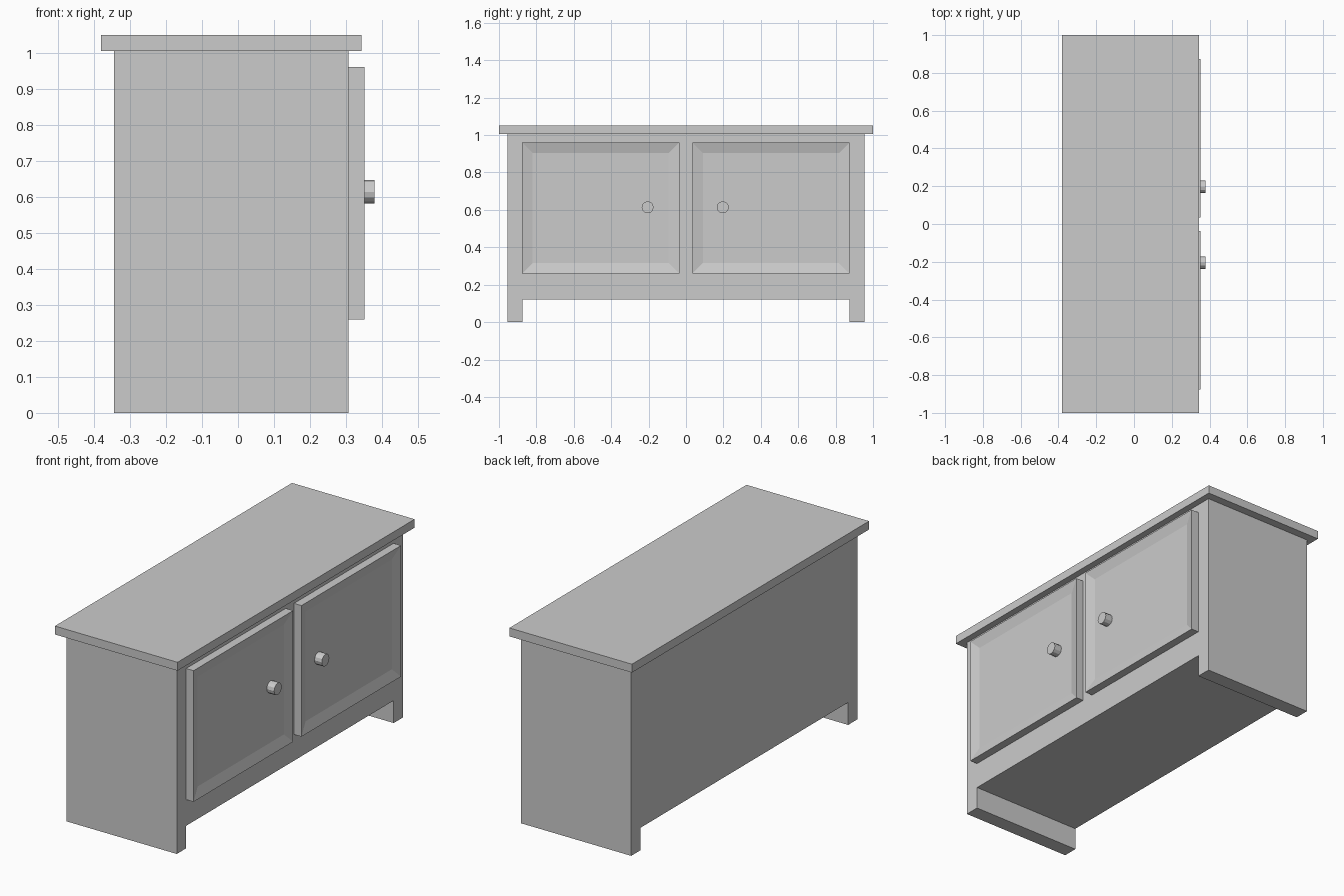
import bpy, bmesh, math

if "Cube" in bpy.data.objects:
    bpy.data.objects.remove(bpy.data.objects["Cube"])


def add_object(name, bm):
    bmesh.ops.recalc_face_normals(bm, faces=bm.faces)
    mesh = bpy.data.meshes.new(name)
    bm.to_mesh(mesh)
    bm.free()
    obj = bpy.data.objects.new(name, mesh)
    bpy.context.collection.objects.link(obj)
    return obj


def box_bmesh(x, y, z):
    bm = bmesh.new()
    bmesh.ops.create_cube(bm, size=1)
    for v in bm.verts:
        v.co = [lo + (c + 0.5) * (hi - lo) for c, (lo, hi) in zip(v.co, (x, y, z))]
    return bm


# Cabinet body: arch-shaped front profile extruded through the depth, leaving side feet
BACK, FRONT = -0.345, 0.307
profile = [(-0.955, 0), (-0.875, 0), (-0.875, 0.12), (0.875, 0.12),
           (0.875, 0), (0.955, 0), (0.955, 1.005), (-0.955, 1.005)]
bm = bmesh.new()
face = bm.faces.new([bm.verts.new((BACK, y, z)) for y, z in profile])
ext = bmesh.ops.extrude_face_region(bm, geom=[face], use_keep_orig=True)
new_verts = [g for g in ext["geom"] if isinstance(g, bmesh.types.BMVert)]
bmesh.ops.translate(bm, verts=new_verts, vec=(FRONT - BACK, 0, 0))
add_object("cabinet_body", bm)

# Overhanging top board
add_object("top_board", box_bmesh((-0.381, 0.343), (-1, 1), (1.005, 1.05)))

DOOR_FACE, RECESS = 0.351, 0.015
for side, y0, y1, knob_y in (("left", -0.876, -0.036, -0.205),
                             ("right", 0.034, 0.874, 0.197)):
    # Door with a shallow panel sloping inwards from its rim
    bm = box_bmesh((FRONT, DOOR_FACE), (y0, y1), (0.26, 0.96))
    bm.normal_update()
    front = max(bm.faces, key=lambda f: f.calc_center_median().x)
    bmesh.ops.inset_region(bm, faces=[front], thickness=0.08, depth=0)
    bmesh.ops.translate(bm, verts=front.verts, vec=(-RECESS, 0, 0))
    add_object(side + "_door", bm)

    # Round knob seated on the recessed panel
    base, tip = DOOR_FACE - RECESS, 0.379
    bpy.ops.mesh.primitive_cylinder_add(
        vertices=12, radius=0.032, depth=tip - base,
        location=((base + tip) / 2, knob_y, 0.614),
        rotation=(0, math.pi / 2, 0))
    bpy.context.object.name = side + "_knob"
